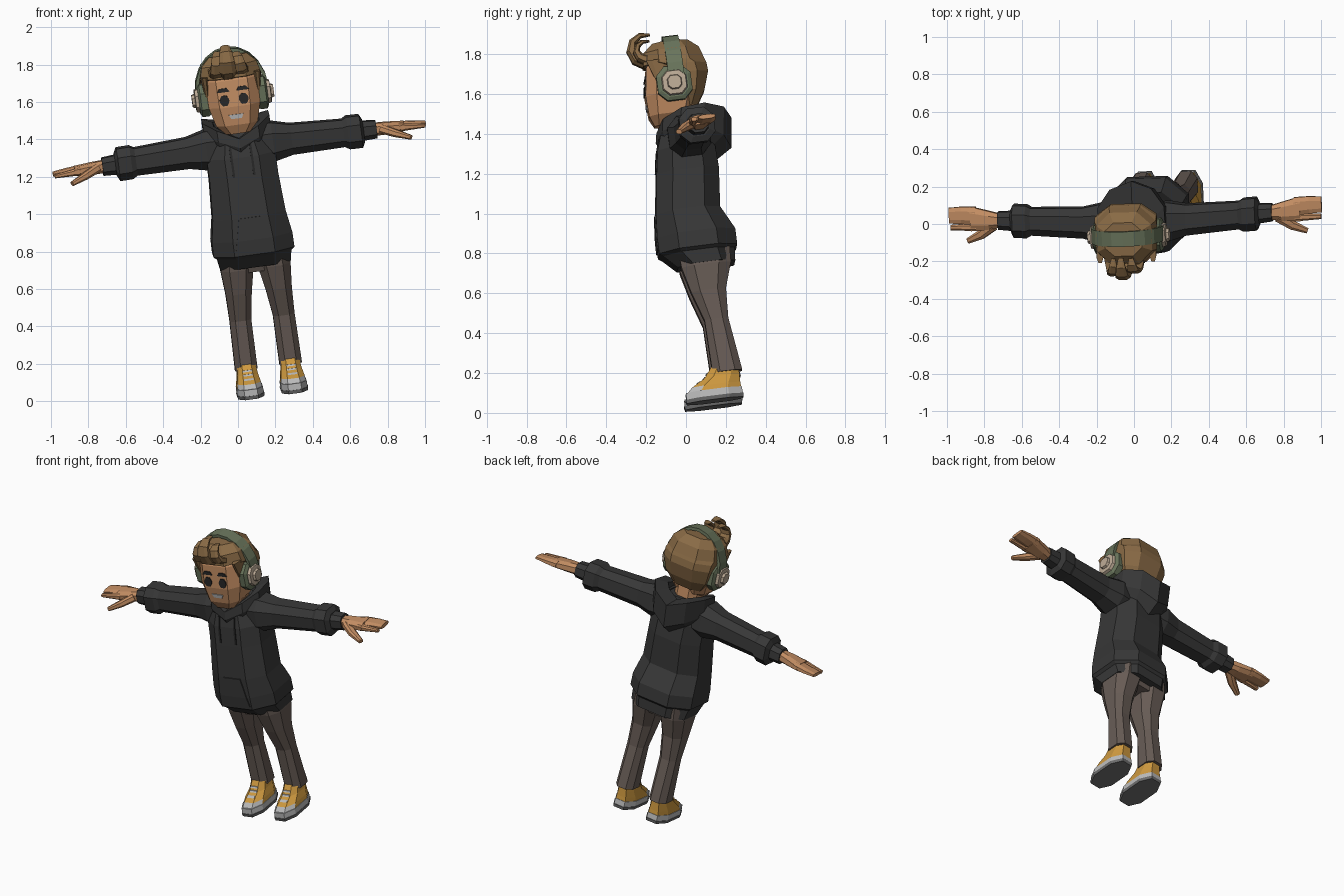
import bpy
import bmesh
from math import sin, cos, pi
from mathutils import Vector

cube = bpy.data.objects.get("Cube")
if cube:
    bpy.data.objects.remove(cube, do_unlink=True)

# The figure is modelled upright and symmetric, then leaned as one body
left = Vector((.99, .03, .136)).normalized()
back = Vector((-.136, -.13, .98)).cross(left).normalized()
up = left.cross(back)
origin = Vector((.187, .15, .022))
AXIS_X, AXIS_Y, AXIS_Z = Vector((1, 0, 0)), Vector((0, 1, 0)), Vector((0, 0, 1))


def material(name, *colour):
    rgb = colour if len(colour) > 1 else colour * 3
    mat = bpy.data.materials.new(name)
    mat.diffuse_color = (*rgb, 1)
    mat.use_nodes = True
    shader = mat.node_tree.nodes["Principled BSDF"]
    shader.inputs["Base Color"].default_value = (*rgb, 1)
    return mat


charcoal = material("charcoal cloth", .038)
brown = material("brown trousers", .135, .105, .09)
skin = material("tan skin", .55, .27, .125)
hair = material("brown hair", .25, .145, .06)
green = material("sage green", .14, .175, .105)
beige = material("beige", .5, .4, .3)
mustard = material("mustard canvas", .62, .32, .05)
pale = material("pale grey", .5)
rubber = material("grey rubber", .15)
dark = material("near black", .02)


def loft(name, rings, mat, pair=False, accent=None, accent_rule=None):
    """Skin rings of equal length and cap the ends; pair builds both sides."""
    for side, sign in (("left_", 1), ("right_", -1)) if pair else (("", 1),):
        bm = bmesh.new()
        rows = [[bm.verts.new((x * sign, y, z)) for x, y, z in ring] for ring in rings]
        for low, high in zip(rows, rows[1:]):
            for i in range(len(low)):
                bm.faces.new((low[i - 1], low[i], high[i], high[i - 1]))
        bm.faces.new(rows[0])
        bm.faces.new(rows[-1])
        bmesh.ops.recalc_face_normals(bm, faces=bm.faces)
        if accent:
            for face in bm.faces:
                face.material_index = int(accent_rule(face.calc_center_median()))
        for vert in bm.verts:
            x, y, z = vert.co
            vert.co = origin + left * x + back * y + up * z
        mesh = bpy.data.meshes.new(side + name)
        bm.to_mesh(mesh)
        bm.free()
        mesh.materials.append(mat)
        if accent:
            mesh.materials.append(accent)
        bpy.context.collection.objects.link(bpy.data.objects.new(side + name, mesh))


def tube(name, sections, mat, across=AXIS_X, along=None, corner=.5, **options):
    """Loft eight-sided chamfered sections of centre, half width, half depth."""
    rings = []
    last = len(sections) - 1
    for i, (centre, width, depth) in enumerate(sections):
        ahead, behind = sections[min(i + 1, last)], sections[max(i - 1, 0)]
        path = along or (ahead[0] - behind[0])
        v = path.cross(across).normalized() * depth
        u = v.cross(path).normalized() * width
        ring = []
        for a, b in ((u, v), (v, -u), (-u, -v), (-v, u)):
            ring += [centre + a + b * corner, centre + a * corner + b]
        rings.append(ring)
    loft(name, rings, mat, **options)


def level(height, front, back, half, x=0):
    """Horizontal section of an upright part."""
    return Vector((x, (front + back) / 2, height)), half, (back - front) / 2


def arm(reach, half, thick=None, y=None, drop=0):
    """Section across the arm, which slopes gently along its length."""
    y = .03 + .05 * reach if y is None else y
    return Vector((reach, y, 1.37 - .03 * reach - drop)), half, thick or half


def upright(name, levels, mat, **options):
    tube(name, levels, mat, along=AXIS_Z, **options)


def sideways(name, sections, mat, **options):
    tube(name, sections, mat, across=AXIS_Y, along=AXIS_X, pair=True, **options)


def front_at(levels, z):
    """Front surface of an upright part at a height."""
    for (a, _, da), (b, _, db) in zip(levels, levels[1:]):
        if a.z <= z <= b.z:
            f = (z - a.z) / (b.z - a.z)
            return (a.y - da) * (1 - f) + (b.y - db) * f


def plate(name, levels, mat, low, high, bottom, top, bulge=0, x=0, pair=False):
    """Thin plate that follows the front of an upright part."""
    rings = []
    steps = 6
    for i in range(steps + 1):
        t = i / steps
        z = low + (high - low) * t
        half = bottom + (top - bottom) * t + bulge * sin(pi * t)
        inner = front_at(levels, z) + .002
        outer = inner - .008
        rings.append([(x - half, inner, z), (x + half, inner, z),
                      (x + half, outer, z), (x - half, outer, z)])
    loft(name, rings, mat, pair=pair)


# Hoodie body with gathered hem, pocket and drawstrings
torso = [level(height=.72, front=-.1, back=.19, half=.19),
         level(height=.785, front=-.165, back=.195, half=.2),
         level(height=.8, front=-.185, back=.21, half=.218),
         level(height=.88, front=-.185, back=.21, half=.217),
         level(height=1, front=-.175, back=.15, half=.197),
         level(height=1.2, front=-.145, back=.17, half=.185),
         level(height=1.32, front=-.125, back=.165, half=.185),
         level(height=1.41, front=-.095, back=.155, half=.15),
         level(height=1.46, front=-.04, back=.12, half=.1)]
upright("hoodie_body", torso, charcoal)
plate("pocket", torso, charcoal, low=.82, high=1, bottom=.1, top=.06)
plate("drawstring", torso, dark, low=1.22, high=1.38, bottom=.006, top=.006,
      x=.055, pair=True)


# Hood lying open around the neck, sagging behind
def hood_ring(front, back, wide, height, lift=0, slope=0):
    ring = []
    for i in range(10):
        angle = pi * i / 5
        rear = -cos(angle)
        y = (front + back) / 2 + rear * (back - front) / 2
        ring.append((wide * sin(angle), y, height + lift * abs(sin(angle)) + slope * rear))
    return ring


loft("hood", [hood_ring(front=-.1, back=.17, wide=.16, height=1.28, lift=.08, slope=-.03),
              hood_ring(front=-.125, back=.25, wide=.19, height=1.335, lift=.085, slope=-.035),
              hood_ring(front=-.115, back=.27, wide=.19, height=1.435, lift=.085, slope=.015),
              hood_ring(front=-.07, back=.15, wide=.13, height=1.44, lift=.06, slope=.02),
              hood_ring(front=-.05, back=.1, wide=.1, height=1.4)], charcoal)

# Sleeves and cuffs
sideways("sleeve", [arm(reach=.1, half=.1), arm(reach=.18, half=.105),
                    arm(reach=.28, half=.082), arm(reach=.56, half=.073),
                    arm(reach=.585, half=.087), arm(reach=.655, half=.087),
                    arm(reach=.67, half=.058)], charcoal)
sideways("cuff", [arm(reach=.65, half=.053), arm(reach=.74, half=.047)], charcoal)

# Hands
sideways("palm", [arm(reach=.72, half=.034), arm(reach=.79, half=.05, thick=.032),
                  arm(reach=.89, half=.066, thick=.024, y=.08)], skin)
sideways("fingers", [arm(reach=.86, half=.048, thick=.024, y=.095),
                     arm(reach=.94, half=.046, thick=.018, y=.1),
                     arm(reach=1.006, half=.042, thick=.011, y=.1)], skin)
sideways("forefinger", [arm(reach=.86, half=.021, y=.035),
                        arm(reach=1, half=.014, thick=.01, y=.035, drop=.005)], skin)
tube("thumb", [arm(reach=.77, half=.028, thick=.024, y=.04),
               arm(reach=.84, half=.025, thick=.02, y=-.01, drop=.025),
               arm(reach=.915, half=.015, thick=.012, y=-.045, drop=.05)],
     skin, across=AXIS_Y, pair=True)

# Trousers
upright("hips", [level(height=.69, front=-.06, back=.14, half=.15),
                 level(height=.8, front=-.09, back=.17, half=.18)], brown)
upright("trouser_leg", [level(height=.16, front=0, back=.15, half=.06, x=.12),
                        level(height=.43, front=-.005, back=.115, half=.058, x=.117),
                        level(height=.58, front=-.053, back=.123, half=.07, x=.108),
                        level(height=.71, front=-.085, back=.165, half=.088, x=.1),
                        level(height=.8, front=-.09, back=.17, half=.088, x=.095)],
        brown, pair=True)

# Shoes with rubber soles, pale toe caps and laces
foot = .118
shoe = [level(height=.07, front=-.143, back=.133, half=.068, x=foot),
        level(height=.1, front=-.112, back=.132, half=.064, x=foot),
        level(height=.14, front=-.043, back=.133, half=.055, x=foot),
        level(height=.2, front=.004, back=.136, half=.048, x=foot)]
upright("outsole", [level(height=.023, front=-.148, back=.138, half=.07, x=foot),
                    level(height=.042, front=-.152, back=.142, half=.074, x=foot)],
        rubber, pair=True)
upright("midsole", [level(height=.042, front=-.148, back=.138, half=.071, x=foot),
                    level(height=.076, front=-.146, back=.136, half=.07, x=foot)],
        pale, pair=True)
upright("shoe_upper", shoe, mustard, pair=True, accent=pale,
        accent_rule=lambda p: p.y < -.07 and p.z < .11)
for row, name in enumerate(("low", "middle", "top")):
    low = .118 + .02 * row
    plate(name + "_lace", shoe, pale, low=low, high=low + .008, bottom=.026, top=.026,
          x=foot, pair=True)

# Neck, head and face
upright("neck", [level(height=1.37, front=-.055, back=.095, half=.08),
                 level(height=1.55, front=-.055, back=.095, half=.075)], skin)
head = [level(height=1.45, front=-.12, back=-.01, half=.065),
        level(height=1.5, front=-.142, back=.08, half=.112),
        level(height=1.6, front=-.148, back=.124, half=.138),
        level(height=1.74, front=-.128, back=.128, half=.142),
        level(height=1.8, front=-.1, back=.1, half=.12)]
upright("head", head, skin, corner=.6)
plate("eye", head, dark, low=1.61, high=1.665, bottom=.012, top=.012, bulge=.014,
      x=.052, pair=True)
plate("eyebrow", head, dark, low=1.683, high=1.703, bottom=.034, top=.02,
      x=.052, pair=True)
plate("mouth", head, pale, low=1.535, high=1.558, bottom=.028, top=.04)

# Hair cap and sideburns
upright("hair_cap", [level(height=1.53, front=-.015, back=.105, half=.1),
                     level(height=1.6, front=-.03, back=.15, half=.145),
                     level(height=1.69, front=-.05, back=.18, half=.163),
                     level(height=1.735, front=-.07, back=.177, half=.166),
                     level(height=1.755, front=-.14, back=.17, half=.165),
                     level(height=1.82, front=-.13, back=.15, half=.148),
                     level(height=1.865, front=-.08, back=.1, half=.1)], hair)
upright("sideburn", [level(height=1.6, front=-.065, back=-.045, half=.006, x=.139),
                     level(height=1.77, front=-.125, back=-.015, half=.018, x=.143)],
        hair, pair=True)


# Front locks curling up and back over the forehead
def lock(name, x, width, size):
    sections = []
    for i in range(7):
        t = i / 7
        angle = -pi / 3 - t * 1.5 * pi
        y = -.11 + .075 * size * cos(angle)
        z = 1.79 + size * (.065 + .07 * sin(angle))
        taper = 1 - t * t
        sections.append((Vector((x * (1 - t / 3), y, z)), width * taper, .045 * size * (1 - t)))
    tube(name, sections, hair)


lock("middle_lock", x=-.015, width=.05, size=1)
lock("right_lock", x=-.075, width=.042, size=.8)
lock("left_lock", x=.055, width=.045, size=.7)


# Headphones: arched band, cushions and caps
def band_section(angle):
    edges = ((.178, -.025), (.197, -.025), (.197, .055), (.178, .055))
    return [(r * cos(angle), y, 1.67 + (r + .035) * sin(angle)) for r, y in edges]


def disc(reach, radius):
    return Vector((reach, 0, 1.64)), radius, radius


loft("headband", [band_section(pi * i / 10) for i in range(11)], green)
sideways("ear_cushion", [disc(reach=.125, radius=.078), disc(reach=.14, radius=.087),
                         disc(reach=.175, radius=.087), disc(reach=.185, radius=.07)], green)
sideways("ear_cap", [disc(reach=.18, radius=.064), disc(reach=.202, radius=.058),
                     disc(reach=.205, radius=.036), disc(reach=.22, radius=.032)], beige)
